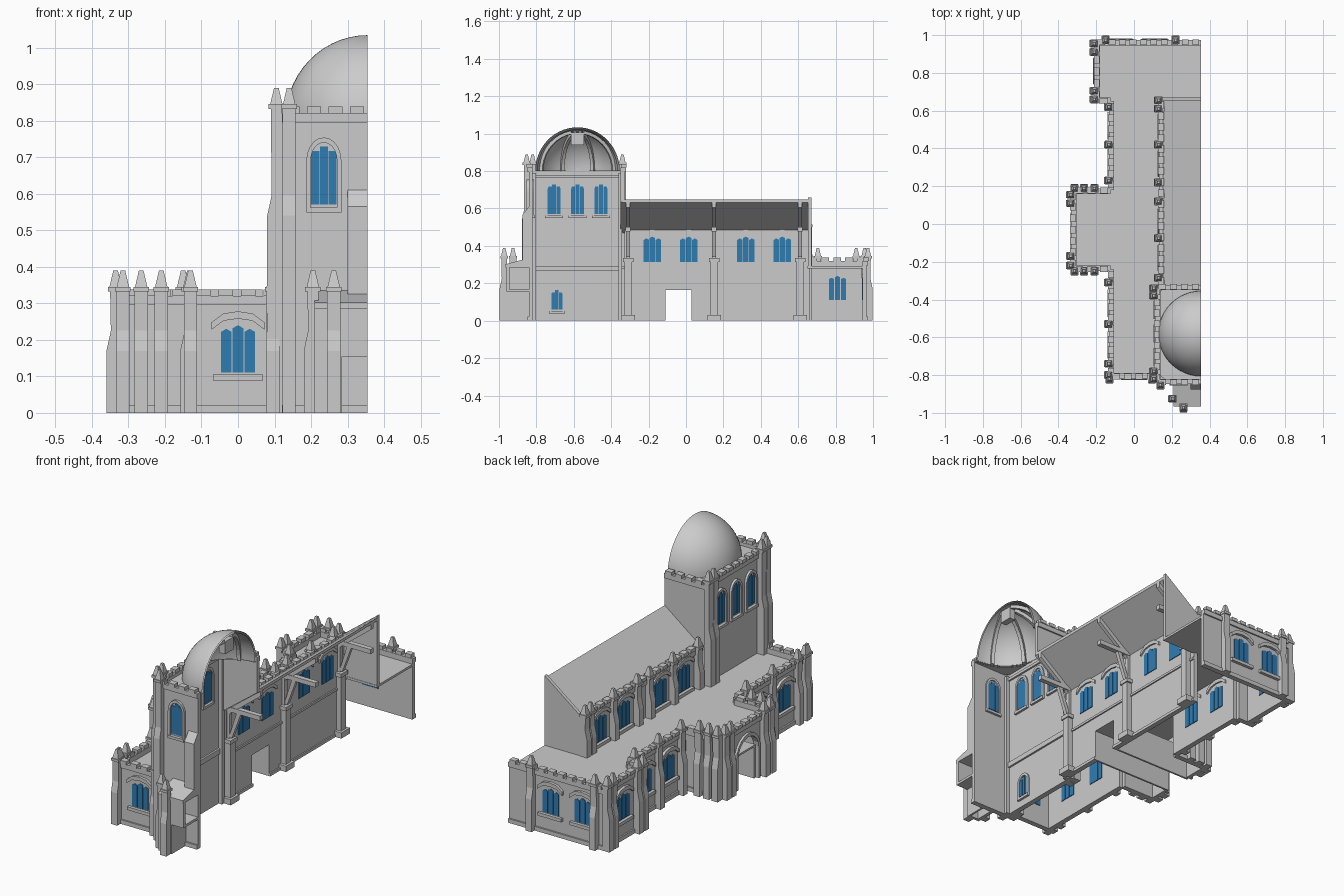
import bpy, bmesh
from math import pi, sin, cos, radians
from mathutils import Matrix, Vector

if "Cube" in bpy.data.objects:
    bpy.data.objects.remove(bpy.data.objects["Cube"])

CUT = 0.355                      # plane where the half model is cut open
N, W, S, E = 0, 90, 180, -90     # wall facing directions
parts = {}


def mesh(name):
    if name not in parts:
        parts[name] = bmesh.new()
    return parts[name]


def at(x, y, ang):
    """Frame: local x along the wall, local y outward, z up."""
    return Matrix.Translation((x, y, 0)) @ Matrix.Rotation(radians(ang), 4, 'Z')


O = at(0, 0, N)


def prism(name, pts, d0, d1, M=O):
    bm = mesh(name)
    a = [bm.verts.new(M @ Vector((u, d0, z))) for u, z in pts]
    b = [bm.verts.new(M @ Vector((u, d1, z))) for u, z in pts]
    bm.faces.new(a)
    bm.faces.new(b[::-1])
    for i in range(len(a)):
        j = (i + 1) % len(a)
        bm.faces.new((a[i], b[i], b[j], a[j]))


def box(name, x0, x1, y0, y1, z0, z1, M=O):
    prism(name, [(x0, z0), (x1, z0), (x1, z1), (x0, z1)], y0, y1, M)


def arch(w, z0, zs, rise, n=10, c=0):
    """Arch outline from bottom right over the top to bottom left."""
    top = [(c + w * cos(pi * i / n), zs + rise * sin(pi * i / n)) for i in range(n + 1)]
    return [(c + w, z0)] + top + [(c - w, z0)]


def crenels(x, y, length, ang, z):
    M, h = at(x, y, ang), length / 2
    box("parapet", -h, h, -.02, .008, z - .025, z, M)
    n = max(1, round(length / .058))
    p = length / n
    for i in range(n):
        c = -h + p * (i + .5)
        box("merlons", c - p * .32, c + p * .32, -.018, .013, z, z + .018, M)


def wall(name, x, y, length, ang, z0=0, z1=.3, battlement=True):
    M, h = at(x, y, ang), length / 2
    box(name, -h, h, -.02, 0, z0, z1, M)
    if z0 == 0:
        box("plinth", -h, h, -.001, .008, 0, .022, M)
    if battlement:
        crenels(x, y, length, ang, z1 + .02)


def buttress(x, y, ang, z0=0, z1=.332, step=.17):
    """Stepped pier with a tapered pinnacle; x, y is the pinnacle centre."""
    M = at(x, y, ang + 90)
    pts = [(-.015, z0), (.025, z0), (.025, step), (.013, step + .055), (.015, z1), (-.015, z1)]
    prism("buttresses", pts, -.018, .018, M)
    box("pinnacles", -.021, .021, -.021, .021, z1, z1 + .013, M)
    bmesh.ops.create_cone(mesh("pinnacles"), cap_ends=True, segments=4, radius1=.024, radius2=.009,
                          depth=.045, matrix=M @ Matrix.Translation((0, 0, z1 + .035)) @ Matrix.Rotation(pi / 4, 4, 'Z'))


def window(x, y, ang, z=.11, h=.13, sill=True):
    """Three-light window with a bent hood mould."""
    M = at(x, y, ang)
    for c, t in ((-.032, -.01), (0, 0), (.032, -.01)):
        prism("window_glass", [(c - .0145, z), (c + .0145, z), (c + .0145, z + h + t - .008),
                               (c, z + h + t), (c - .0145, z + h + t - .008)], -.024, .004, M)
    t = z + h
    low = [(-.072, t - .012), (-.04, t + .012), (0, t + .018), (.04, t + .012), (.072, t - .012)]
    high = [(u, v + .02) for u, v in low]
    prism("window_hoods", low + high[::-1], -.028, .014, M)
    if sill:
        box("window_sills", -.068, .068, -.002, .016, z - .022, z - .005, M)


def arched_window(x, y, ang, w=.036, z=.57, zs=.69, rise=.042):
    M = at(x, y, ang)
    for c, t in ((-.66, 0), (0, .012), (.66, 0)):
        a, b = w * (c - .31), w * (c + .31)
        box("window_glass", a, b, -.024, .004, z, zs + rise * .65 + t, M)
    outer, inner = arch(w + .012, z - .01, zs, rise + .022), arch(w, z - .01, zs, rise + .008)
    prism("arched_window_frames", outer + inner[::-1], -.028, .012, M)
    box("window_sills", -w - .012, w + .012, -.032, .016, z - .022, z - .008, M)


# --- low aisle, rear block and side porch walls
wall("aisle_wall", -.125, .415, .47, W)
wall("aisle_wall", -.125, -.525, .57, W)
wall("aisle_wall", -.003, -.81, .245, S)
wall("rear_block_wall", -.2, .8075, .315, W)
wall("rear_block_wall", -.1625, .65, .075, S)
wall("rear_block_wall", .0775, .965, .555, N)
wall("porch_wall", -.225, .18, .2, N)
wall("porch_wall", -.225, -.24, .2, S)
PM = at(-.325, -.04, W)
hole = arch(.085, 0, .165, .085)
prism("porch_wall", [(.22, 0), (.22, .3), (-.2, .3), (-.2, 0)] + hole[::-1], -.02, 0, PM)
ring = arch(.1, 0, .165, .103)
prism("porch_arch_mould", ring + hole[::-1], -.005, .012, PM)
crenels(-.325, -.03, .42, W, .32)

# --- flat roofs
box("aisle_roof", -.125, .15, -.81, .65, .28, .292)
box("rear_block_roof", -.2, CUT, .65, .965, .28, .292)
box("porch_roof", -.325, -.125, -.24, .18, .28, .292)

# --- passage from the side porch into the nave
box("passage_ceiling", -.32, .15, -.11, .03, .165, .175)
for y in (-.12, .03):
    box("passage_wall", -.32, .15, y, y + .01, 0, .175)

# --- nave: inner wall with doorway, roof slope and rear gable
prism("nave_wall", [(-.33, 0), (-.11, 0), (-.11, .165), (.03, .165), (.03, 0), (.66, 0), (.66, .475), (-.33, .475)],
      -.02, 0, at(.14, 0, W))
prism("nave_roof", [(.135, .465), (CUT, .632), (CUT, .648), (.135, .481)], -.34, .66)
prism("nave_gable", [(.13, .28), (CUT, .28), (CUT, .66), (.13, .49)], .652, .67)
crenels(.14, .165, .99, W, .495)
box("string_course", .158, .167, -.33, .66, .24, .252)
for a, b in ((-.33, -.11), (.03, .66)):
    box("string_course", .158, .167, a, b, 0, .015)

# --- nave interior columns and roof timbers
for y in (-.31, .15, .61):
    box("nave_columns", .158, .188, y - .02, y + .02, 0, .33)
    box("nave_columns", .158, .2, y - .036, y + .036, 0, .03)
    box("nave_columns", .158, .194, y - .028, y + .028, .315, .335)
    box("nave_columns", .158, .175, y - .011, y + .011, .33, .5)
    box("tie_beams", .15, CUT, y - .013, y + .013, .478, .502)
    prism("rafters", [(.155, .45), (CUT, .605), (CUT, .634), (.155, .48)], y - .01, y + .01)
    prism("braces", [(.17, .34), (.188, .34), (.24, .48), (.215, .48)], y - .01, y + .01)

# --- tower walls and roof around the dome
CY, CZ, R = -.58, .80, .226
wall("tower_wall", .12, -.585, .51, W, 0, .8)
wall("tower_wall", .2375, -.84, .235, S, 0, .8)
prism("tower_wall", [(.12, .46), (CUT, .635), (CUT, .8), (.12, .8)], -.35, -.33)
crenels(.2375, -.33, .235, N, .82)
bm = mesh("tower_roof")
K = 24
rows = []
for i in range(K + 1):
    a = pi / 2 + pi * i / K
    dx, dy = cos(a), sin(a)
    s = min(.22 / max(-dx, 1e-6), .245 / max(abs(dy), 1e-6))
    rows.append((bm.verts.new((CUT + R * .95 * dx, CY + R * .95 * dy, .803)),
                 bm.verts.new((CUT + s * dx, CY + s * dy, .803))))
for p, q in zip(rows, rows[1:]):
    bm.faces.new((p[0], p[1], q[1], q[0]))

# --- half dome shell (outer and inner skin)
bm = mesh("dome")
J = 14
for r in (R, R - .01):
    g = [[bm.verts.new((CUT + r * cos(b * pi / 2 / J) * cos(pi / 2 + pi * a / K),
                        CY + r * cos(b * pi / 2 / J) * sin(pi / 2 + pi * a / K),
                        CZ + r * 1.035 * sin(b * pi / 2 / J))) for a in range(K + 1)] for b in range(J)]
    top = bm.verts.new((CUT, CY, CZ + r * 1.035))
    for b in range(J - 1):
        for a in range(K):
            bm.faces.new((g[b][a], g[b][a + 1], g[b + 1][a + 1], g[b + 1][a]))
    for a in range(K):
        bm.faces.new((g[-1][a], g[-1][a + 1], top))

# --- ribs inside the dome, with a boss at the crown
for az in (112, 157, 203, 248):
    M = Matrix.Translation((CUT, CY, 0)) @ Matrix.Rotation(radians(az), 4, 'Z')
    arc = [(r * cos(t * pi / 20), CZ + r * sin(t * pi / 20)) for r, ts in
           ((R - .008, range(0, 10)), (R - .026, range(9, -1, -1))) for t in ts]
    prism("dome_ribs", arc, -.009, .009, M)
box("dome_boss", CUT - .035, CUT, CY - .035, CY + .035, .94, 1.005)

# --- tower interior trim
for z in (.265, .765):
    box("tower_trim", .138, .15, -.82, -.35, z, z + .015)
for y in (-.812, -.352):
    box("tower_shafts", .138, .16, y - .01, y + .01, 0, .79)

# --- front entrance porch and the buttress above it
box("entrance_wall", .21, .228, -.95, -.84, 0, .3)
prism("entrance_wall", [(.21, 0), (.285, 0), (.285, .155), (CUT, .155), (CUT, .3), (.21, .3)], -.96, -.945)
box("entrance_wall", .275, .285, -.95, -.84, 0, .16)
box("entrance_ceiling", .28, CUT, -.95, -.84, .155, .168)
prism("entrance_roof", [(0, .285), (.125, .285), (.125, .302), (0, .335)], -.073, .073, at(.282, -.84, S + 90))
prism("front_pier", [(0, .3), (.035, .3), (.035, .565), (0, .61)], -.0275, .0275, at(.3275, -.84, S + 90))

# --- buttresses with pinnacles
for y in (.62, .42, .23, -.31, -.53, -.74, -.8):
    buttress(-.133, y, W)
for y in (.66, .705, .91, .955):
    buttress(-.21, y, W)
for x in (-.15, .22):
    buttress(x, .973, N)
for x in (-.315, -.265, -.21):
    buttress(x, .188, N)
    buttress(x, -.248, S)
for y in (.155, .11, -.17, -.22):
    buttress(-.335, y, W)
for x in (-.13, .095):
    buttress(x, -.82, S)
buttress(.205, -.925, W)
buttress(.262, -.972, S)
for y in (.655, .61, .42, .22, .12, -.075, -.285):
    buttress(.13, y, W, .28, .5, .38)
for y in (-.34, -.38, -.78, -.82):
    buttress(.105, y, W, 0, .832, .54)
buttress(.14, -.852, S, 0, .832, .54)

# --- windows
for y in (.52, .325, -.42, -.64):
    window(-.125, y, W)
window(-.2, .81, W)
window(0, -.81, S)
for x in (-.075, .11):
    window(x, .965, N)
for y in (-.18, .015, .32, .515):
    window(.14, y, W, .315, .135)
for y in (-.705, -.58, -.455):
    arched_window(.12, y, W)
arched_window(.235, -.84, S)
arched_window(.12, -.69, W, .03, .06, .135, .025)

# --- turn every part into an object
glass = bpy.data.materials.new("blue_glass")
glass.diffuse_color = (.03, .2, .45, 1)
glass.use_nodes = True
glass.node_tree.nodes["Principled BSDF"].inputs["Base Color"].default_value = glass.diffuse_color
for name, bm in parts.items():
    bmesh.ops.recalc_face_normals(bm, faces=bm.faces[:])
    me = bpy.data.meshes.new(name)
    bm.to_mesh(me)
    bm.free()
    ob = bpy.data.objects.new(name, me)
    bpy.context.collection.objects.link(ob)
    if name == "window_glass":
        me.materials.append(glass)
    if name == "dome":
        for f in me.polygons:
            f.use_smooth = True
